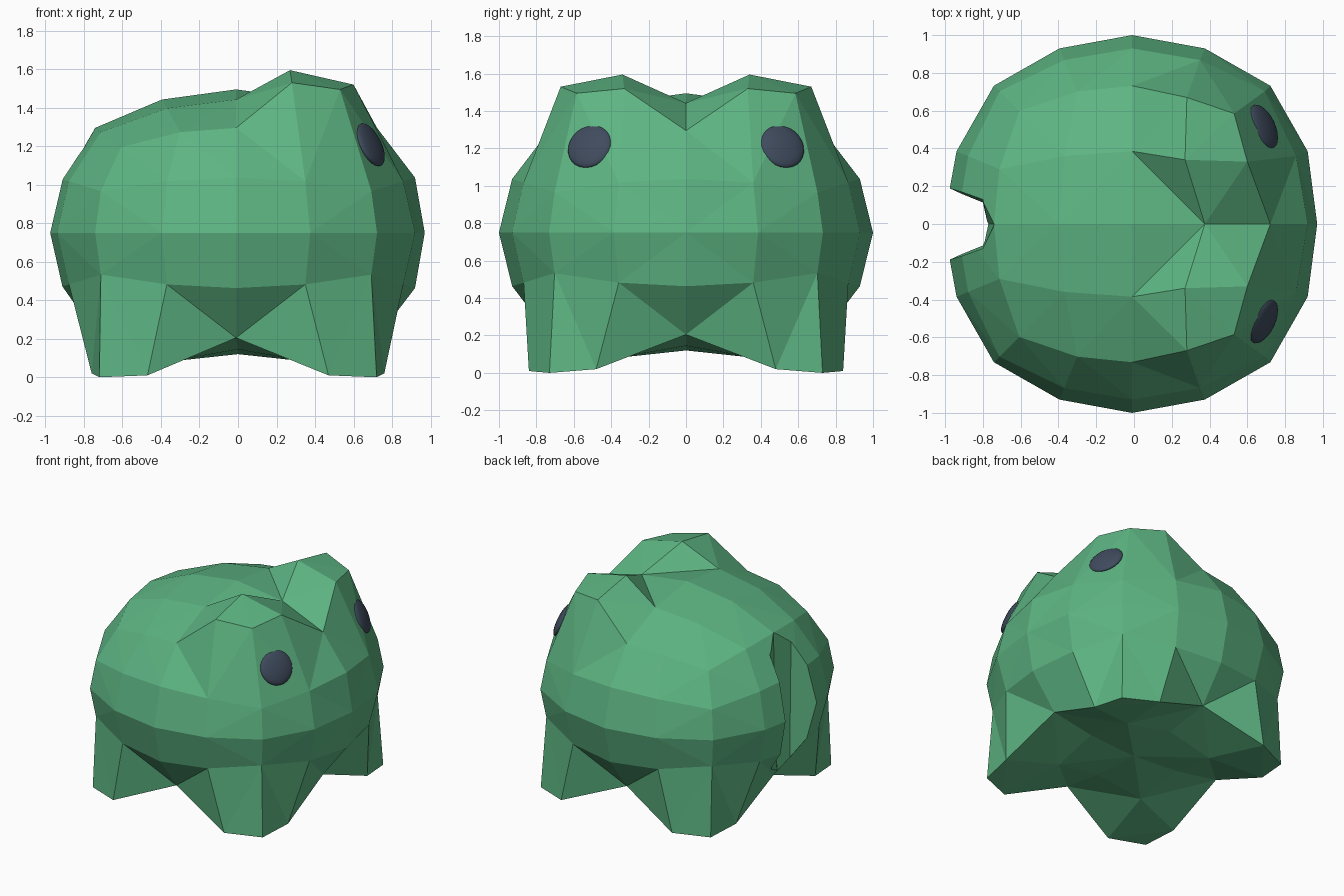
import bpy, bmesh, math
from mathutils import Vector

if "Cube" in bpy.data.objects:
    bpy.data.objects.remove(bpy.data.objects["Cube"])


def material(name, rgb):
    m = bpy.data.materials.new(name)
    m.diffuse_color = (*rgb, 1)
    m.use_nodes = True
    m.node_tree.nodes["Principled BSDF"].inputs["Base Color"].default_value = m.diffuse_color
    return m


green = material("leaf green", (0.11, 0.46, 0.225))
slate = material("dark slate", (0.05, 0.07, 0.11))


def make_object(name, bm, mat):
    mesh = bpy.data.meshes.new(name)
    bmesh.ops.recalc_face_normals(bm, faces=bm.faces[:])
    bm.to_mesh(mesh)
    bm.free()
    obj = bpy.data.objects.new(name, mesh)
    bpy.context.collection.objects.link(obj)
    mesh.materials.append(mat)
    return obj


# Sculpted points, keyed by grid position (x, |y|, z) on a 4 x 4 x 4 cube
humps = {
    (1, 1, 2): (0.27, 0.34, 1.595),
    (1, 2, 2): (0.28, 0.67, 1.53),
    (2, 1, 2): (0.60, 0.33, 1.52),
    (2, 2, 2): (0.53, 0.585, 1.495),
    (2, 0, 0): (0.97, 0.0, 0.75),
}
# Feet and underside, keyed by (|x|, |y|)
underside = {
    (1, 2): (0.47, 0.84, 0.01),
    (2, 2): (0.72, 0.73, 0.0),
    (2, 1): (0.76, 0.48, 0.02),
    (1, 1): (0.37, 0.37, 0.08),
    (0, 1): (0.0, 0.39, 0.145),
    (1, 0): (0.39, 0.0, 0.145),
    (0, 0): (0.0, 0.0, 0.12),
}


def sculpt(co):
    key = tuple(round(c * 2) for c in co)
    x, y, z = key
    sx, sy = (-1 if x < 0 else 1), (-1 if y < 0 else 1)
    if (x, abs(y), z) in humps:
        p = humps[(x, abs(y), z)]
        return Vector((p[0], p[1] * sy, p[2]))
    if z == -2 and (abs(x), abs(y)) in underside:
        p = underside[(abs(x), abs(y))]
        return Vector((p[0] * sx, p[1] * sy, p[2]))
    # Even-angle rounded cube, slightly fuller on the diagonals
    p = Vector([math.tan(c * math.pi / 4) for c in co])
    second = sorted(abs(c) for c in p)[1]
    p = p.normalized() * (1 + 0.035 * second ** 2)
    return Vector((p.x - 0.01, p.y, 0.75 + 0.745 * p.z))


# Body
bm = bmesh.new()
bmesh.ops.create_cube(bm, size=2)
bmesh.ops.subdivide_edges(bm, edges=bm.edges[:], cuts=3, use_grid_fill=True)
pole = [f for f in bm.faces
        if any((v.co - Vector((0, 0, 1))).length < 0.01 for v in f.verts)]
for v in bm.verts:
    v.co = sculpt(v.co)
bmesh.ops.triangulate(bm, faces=pole, quad_method='LONG_EDGE')
bmesh.ops.triangulate(bm, faces=[f for f in bm.faces if len(f.verts) == 4],
                      quad_method='SHORT_EDGE')
body = make_object("body", bm, green)

# Vertical groove in the rear
bm = bmesh.new()
rings = []
for z, floor, wide in ((0.1, -0.775, 0.0), (1.5, -0.735, 0.025)):
    half = [(-0.80, 0.11 + wide), (-0.97, 0.175 + wide), (-1.2, 0.25 + wide)]
    pts = [(floor, 0)] + half + [(x, -y) for x, y in reversed(half)]
    rings.append([bm.verts.new((x, y, z)) for x, y in pts])
n = len(rings[0])
for i in range(n):
    j = (i + 1) % n
    bm.faces.new((rings[0][i], rings[0][j], rings[1][j], rings[1][i]))
for r in rings:
    bm.faces.new(r)
cutter = make_object("groove_cutter", bm, green)
cutter.hide_render = True
mod = body.modifiers.new("groove", 'BOOLEAN')
mod.operation = 'DIFFERENCE'
mod.solver = 'EXACT'
mod.object = cutter
bpy.context.view_layer.objects.active = body
bpy.ops.object.modifier_apply(modifier=mod.name)
bpy.data.objects.remove(cutter)

# Eyes: flattened domes set on the humps
for side, name in ((-1, "right_eye"), (1, "left_eye")):
    bm = bmesh.new()
    bmesh.ops.create_uvsphere(bm, u_segments=24, v_segments=12, radius=1)
    for f in bm.faces:
        f.smooth = True
    eye = make_object(name, bm, slate)
    eye.location = (0.685, 0.515 * side, 1.21)
    eye.scale = (0.125, 0.125, 0.035)
    eye.rotation_euler = Vector((0.82, 0.38 * side, 0.43)).to_track_quat('Z', 'Y').to_euler()
